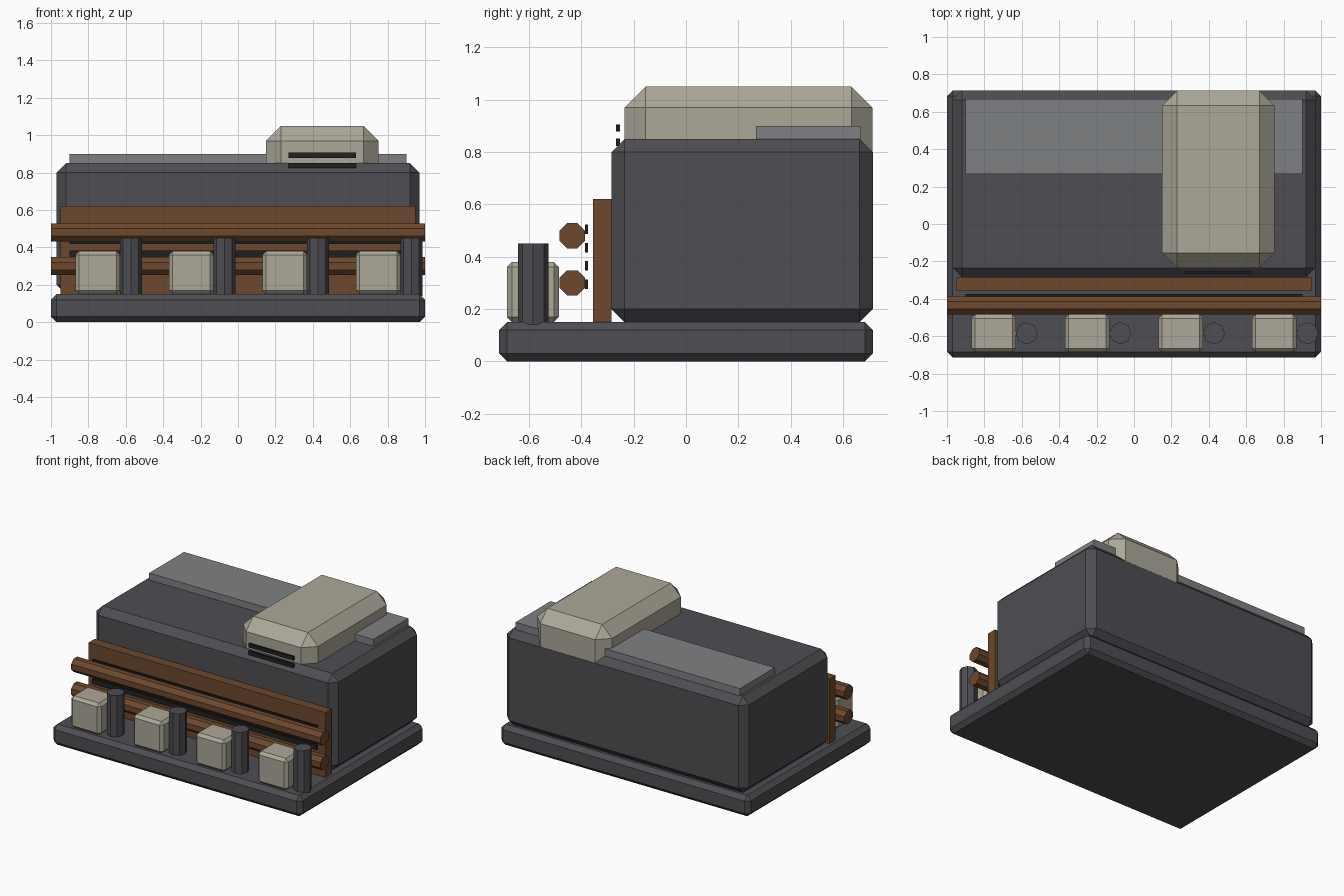
import bpy, bmesh, math
from mathutils import Matrix

if "Cube" in bpy.data.objects:
    bpy.data.objects.remove(bpy.data.objects["Cube"])


def material(name, rgb):
    m = bpy.data.materials.new(name)
    lin = [(c / 255 / 12.92) if c < 10 else ((c / 255 + 0.055) / 1.055) ** 2.4 for c in rgb]
    m.diffuse_color = (*lin, 1)
    m.use_nodes = True
    m.node_tree.nodes["Principled BSDF"].inputs["Base Color"].default_value = m.diffuse_color
    return m


DARK = material("dark_slate", (78, 77, 82))
CREAM = material("warm_stone", (172, 167, 152))
WOOD = material("brown_wood", (109, 72, 45))
GREY = material("mid_grey", (127, 128, 130))
BLACK = material("near_black", (32, 32, 34))


def finish(name, bm, mat):
    me = bpy.data.meshes.new(name)
    bm.normal_update()
    bm.to_mesh(me)
    bm.free()
    me.materials.append(mat)
    ob = bpy.data.objects.new(name, me)
    bpy.context.collection.objects.link(ob)
    return ob


def box(name, x, y, z, mat, chamfer=0):
    """Box from (min, max) ranges, with an optional flat chamfer."""
    bm = bmesh.new()
    bmesh.ops.create_cube(bm, size=1)
    for v in bm.verts:
        for i, (lo, hi) in enumerate((x, y, z)):
            v.co[i] = lo if v.co[i] < 0 else hi
    if chamfer:
        bmesh.ops.bevel(bm, geom=bm.edges[:], offset=chamfer, segments=1,
                        profile=0.5, affect='EDGES', clamp_overlap=True)
    return finish(name, bm, mat)


def rod(name, centre, radius, length, mat, axis='Z', turn=0):
    """Eight-sided cylinder along Z or X."""
    bm = bmesh.new()
    m = Matrix.Translation(centre)
    if axis == 'X':
        m = m @ Matrix.Rotation(math.pi / 2, 4, 'Y')
    m = m @ Matrix.Rotation(turn, 4, 'Z')
    bmesh.ops.create_cone(bm, cap_ends=True, segments=8, radius1=radius,
                          radius2=radius, depth=length, matrix=m)
    return finish(name, bm, mat)


# Base slab and main block
box("base_slab", (-1, 1), (-0.714, 0.714), (0, 0.15), DARK, 0.03)
box("main_block", (-0.97, 0.97), (-0.285, 0.714), (0.15, 0.85), DARK, 0.05)

# Roof plate and raised roof housing
box("roof_plate", (-0.9, 0.9), (0.267, 0.667), (0.84, 0.9), GREY)
box("roof_housing", (0.15, 0.75), (-0.235, 0.713), (0.16, 1.05), CREAM, 0.08)

# Vent bars in front of the housing
for i, z in enumerate((0.838, 0.892)):
    box(f"housing_vent_{i}", (0.27, 0.63), (-0.267, -0.253), (z - 0.014, z + 0.014), BLACK)

# Wooden front board, dark slats and logs
box("front_board", (-0.95, 0.95), (-0.355, -0.285), (0.15, 0.62), WOOD)
for i in range(4):
    z = 0.295 + 0.07 * i
    box(f"front_slat_{i}", (-0.9, 0.9), (-0.387, -0.375), (z - 0.018, z + 0.018), BLACK)
for i, z in enumerate((0.30, 0.48)):
    rod(f"front_log_{i}", (0, -0.435, z), 0.052, 2, WOOD, 'X', math.pi / 8)

# Row of stone blocks and posts along the front edge
for i in range(4):
    x = -0.75 + 0.5 * i
    box(f"stone_block_{i}", (x - 0.12, x + 0.12), (-0.685, -0.485), (0.15, 0.38), CREAM, 0.02)
    rod(f"front_post_{i}", (x + 0.177, -0.584, 0.295), 0.059, 0.31, DARK)
